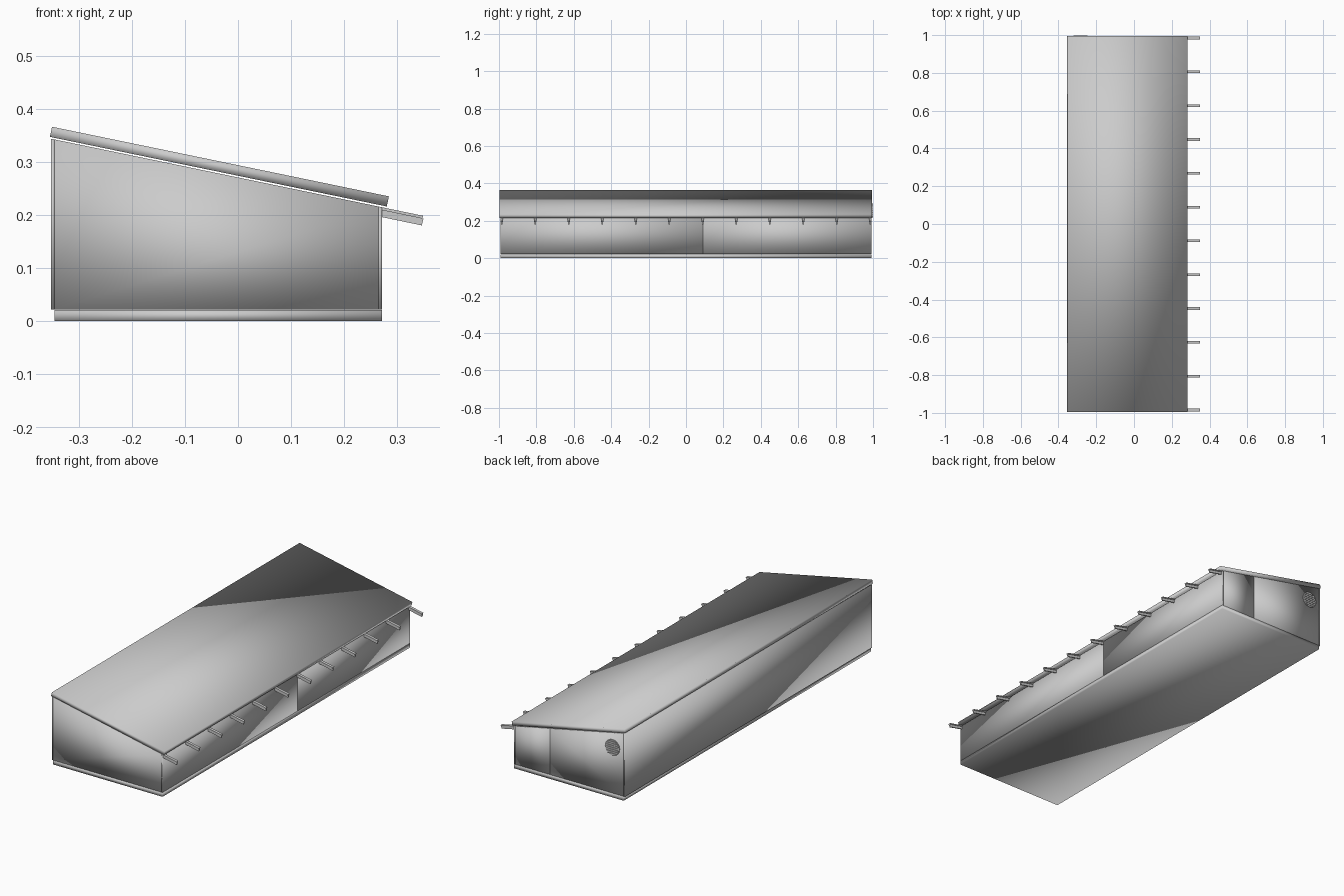
import bpy
import bmesh
import math

if "Cube" in bpy.data.objects:
    bpy.data.objects.remove(bpy.data.objects["Cube"], do_unlink=True)

grey = bpy.data.materials.new("plain grey")
grey.use_nodes = True
grey.diffuse_color = (0.6, 0.6, 0.6, 1)
grey.node_tree.nodes["Principled BSDF"].inputs["Base Color"].default_value = grey.diffuse_color

SLOPE = -0.207            # fall of the roof along x
LEFT, RIGHT = -0.345, 0.271
END = 0.993               # half length of the shed
THICK = 0.007             # wall panel thickness
FLOOR = 0.022


def pitch(x, start=0.342):
    """Height of the roof line at x."""
    return start + SLOPE * (x - LEFT)


def add_prism(bm, profile, y0, y1):
    """Extrude an (x, z) outline along y."""
    face = bm.faces.new([bm.verts.new((x, y0, z)) for x, z in profile])
    made = bmesh.ops.extrude_face_region(bm, geom=[face])["geom"]
    moved = [v for v in made if isinstance(v, bmesh.types.BMVert)]
    bmesh.ops.translate(bm, vec=(0, y1 - y0, 0), verts=moved)


def finish(name, bm, smooth=True):
    bmesh.ops.recalc_face_normals(bm, faces=bm.faces)
    mesh = bpy.data.meshes.new(name)
    bm.to_mesh(mesh)
    bm.free()
    mesh.materials.append(grey)
    for poly in mesh.polygons:
        poly.use_smooth = smooth
    obj = bpy.data.objects.new(name, mesh)
    bpy.context.collection.objects.link(obj)
    return obj


def prism(name, profile, y0, y1, smooth=True):
    bm = bmesh.new()
    add_prism(bm, profile, y0, y1)
    return finish(name, bm, smooth)


def wall_outline(x0, x1):
    return [(x0, FLOOR), (x1, FLOOR), (x1, pitch(x1)), (x0, pitch(x0))]


# Floor slab
prism("floor", [(LEFT, 0), (RIGHT, 0), (RIGHT, 0.021), (LEFT, 0.021)], -END, END)

# Walls: one tall side, two panels on the low side, sloped ends
prism("tall_wall", wall_outline(LEFT - THICK, LEFT), -END, END)
seam = 0.09
prism("low_wall_front", wall_outline(RIGHT - THICK, RIGHT), -END, seam)
prism("low_wall_back", wall_outline(RIGHT - THICK, RIGHT), seam, END)
prism("front_wall", wall_outline(LEFT, RIGHT), -END, THICK - END)
prism("back_wall_wide", wall_outline(LEFT, 0.07), END - THICK, END)
prism("back_wall_narrow", wall_outline(0.07, RIGHT), END - THICK, END)

# Roof sheet with square-cut edges
prism("roof", [(-0.354, 0.347), (0.280, 0.216), (0.284, 0.235), (-0.350, 0.366)],
      -END - 0.003, END + 0.002)

# T-section rafters reaching past the low wall
COUNT, TIP, HALF = 12, 0.349, 0.007
first = HALF + 0.001 - END
for i in range(COUNT):
    y = first - 2 * first * i / (COUNT - 1)
    bm = bmesh.new()
    for half_width, top, bottom in ((HALF, 0, 0.005), (0.003, 0.005, 0.018)):
        add_prism(bm, [(LEFT, pitch(LEFT) - bottom), (TIP - 0.003, pitch(TIP) - bottom),
                       (TIP, pitch(TIP) - top), (LEFT, pitch(LEFT) - top)],
                  y - half_width, y + half_width)
    finish(f"rafter_{i + 1}", bm, smooth=False)

# Round louvred vent high on the back wall
VENT_X, VENT_Z, RADIUS = -0.283, 0.255, 0.04
bpy.ops.mesh.primitive_cylinder_add(vertices=32, radius=RADIUS, depth=0.004,
                                    location=(VENT_X, END + 0.001, VENT_Z),
                                    rotation=(math.pi / 2, 0, 0))
vent = bpy.context.object
vent.name = "vent_plate"
vent.data.materials.append(grey)
bpy.ops.object.shade_smooth_by_angle()

bm = bmesh.new()
for i in range(-3, 4):
    z = VENT_Z + i * 0.01
    w = math.sqrt(RADIUS ** 2 - (z - VENT_Z) ** 2) * 0.9
    add_prism(bm, [(VENT_X - w, z - 0.002), (VENT_X + w, z - 0.002),
                   (VENT_X + w, z + 0.002), (VENT_X - w, z + 0.002)],
              END + 0.002, END + 0.006)
finish("vent_slats", bm, smooth=False)
